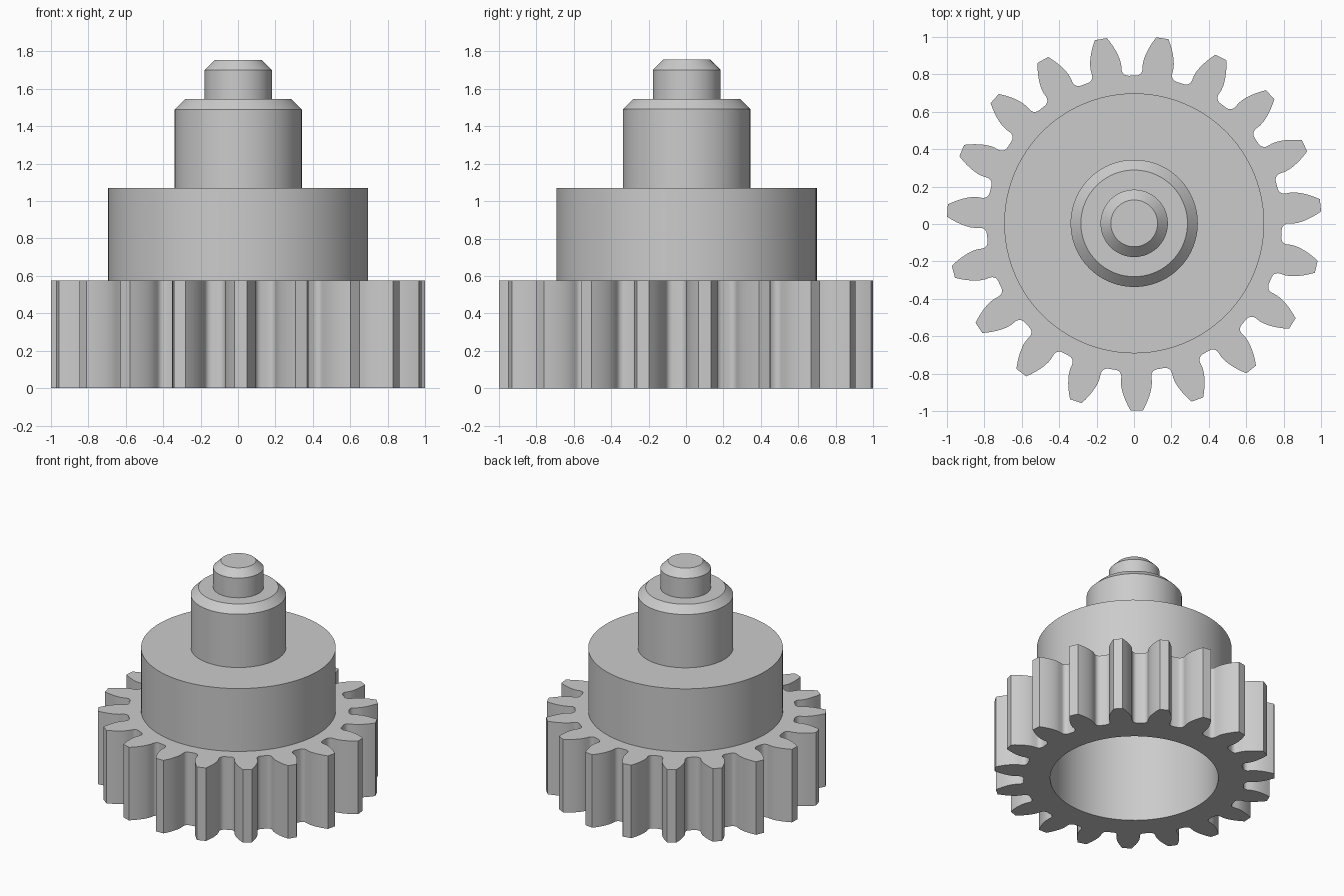
import bpy, bmesh, math
from mathutils import Matrix, Vector

cube = bpy.data.objects.get("Cube")
if cube:
    bpy.data.objects.remove(cube, do_unlink=True)

CENTRE = Vector((0.001, 0.0035, 0))
BORE, GEAR_TOP, SEGMENTS = 0.60, 0.575, 96

# Single plain grey
grey = bpy.data.materials.new("plain grey")
grey.use_nodes = True
grey.diffuse_color = (0.6, 0.6, 0.6, 1)
grey.node_tree.nodes["Principled BSDF"].inputs["Base Color"].default_value = grey.diffuse_color


def finish(bm, name):
    bmesh.ops.recalc_face_normals(bm, faces=bm.faces)
    mesh = bpy.data.meshes.new(name)
    bm.to_mesh(mesh)
    bm.free()
    obj = bpy.data.objects.new(name, mesh)
    obj.location = CENTRE
    mesh.materials.append(grey)
    bpy.context.collection.objects.link(obj)
    bpy.ops.object.select_all(action="DESELECT")
    obj.select_set(True)
    bpy.context.view_layer.objects.active = obj
    bpy.ops.object.shade_smooth_by_angle(angle=math.radians(25))


def polar(radius, angle):
    return Vector((radius * math.cos(angle), radius * math.sin(angle), 0))


# Involute spur gear outline
TEETH, TIP = 19, 1.0013
module = TIP / (TEETH / 2 + 1)
pitch = module * TEETH / 2
root = pitch - 1.22 * module
pressure = math.radians(20)
base = pitch * math.cos(pressure)
base_half = math.pi / (2 * TEETH) + math.tan(pressure) - pressure


def half_tooth():
    """Radius and half angle from the valley up to the tip."""
    fillet = 0.034
    points = []
    for i in range(6):
        t = math.pi / 2 * i / 5
        radius = root + fillet * (1 - math.cos(t))
        points.append((radius, base_half + fillet * (1 - math.sin(t)) / root))
    for i in range(7):
        radius = base + (TIP - base) * i / 6
        a = math.acos(min(1, base / radius))
        points.append((radius, base_half - math.tan(a) + a))
    return points


flank = half_tooth()
outline = []
for k in range(TEETH):
    middle = math.radians(-89.2) + k * math.tau / TEETH
    outline += [polar(r, middle - a) for r, a in flank]
    outline += [polar(r, middle + a) for r, a in reversed(flank)]
hole = [polar(BORE, math.tau * i / SEGMENTS) for i in range(SEGMENTS)]

# Gear ring, filled around the bore and extruded
bm = bmesh.new()
for loop in (outline, hole):
    verts = [bm.verts.new(p) for p in loop]
    for i, v in enumerate(verts):
        bm.edges.new((verts[i - 1], v))
bmesh.ops.triangle_fill(bm, edges=bm.edges[:], use_beauty=True)
extruded = bmesh.ops.extrude_face_region(bm, geom=bm.faces[:], use_keep_orig=True)
top = [g for g in extruded["geom"] if isinstance(g, bmesh.types.BMVert)]
bmesh.ops.translate(bm, verts=top, vec=(0, 0, GEAR_TOP))
finish(bm, "gear_ring")

# Hollow hub with stepped, chamfered shaft
profile = [
    (0, 0.97), (BORE, 0.97), (BORE, GEAR_TOP), (0.695, GEAR_TOP),
    (0.695, 1.07), (0.34, 1.07), (0.34, 1.49), (0.285, 1.545),
    (0.18, 1.545), (0.18, 1.70), (0.125, 1.755), (0, 1.755),
]
bm = bmesh.new()
verts = [bm.verts.new((r, 0, z)) for r, z in profile]
edges = [bm.edges.new(pair) for pair in zip(verts, verts[1:])]
bmesh.ops.spin(bm, geom=verts + edges, cent=(0, 0, 0), axis=(0, 0, 1),
               angle=math.tau, steps=SEGMENTS, use_merge=False)
bmesh.ops.remove_doubles(bm, verts=bm.verts, dist=0.0001)
finish(bm, "hub_and_shaft")
